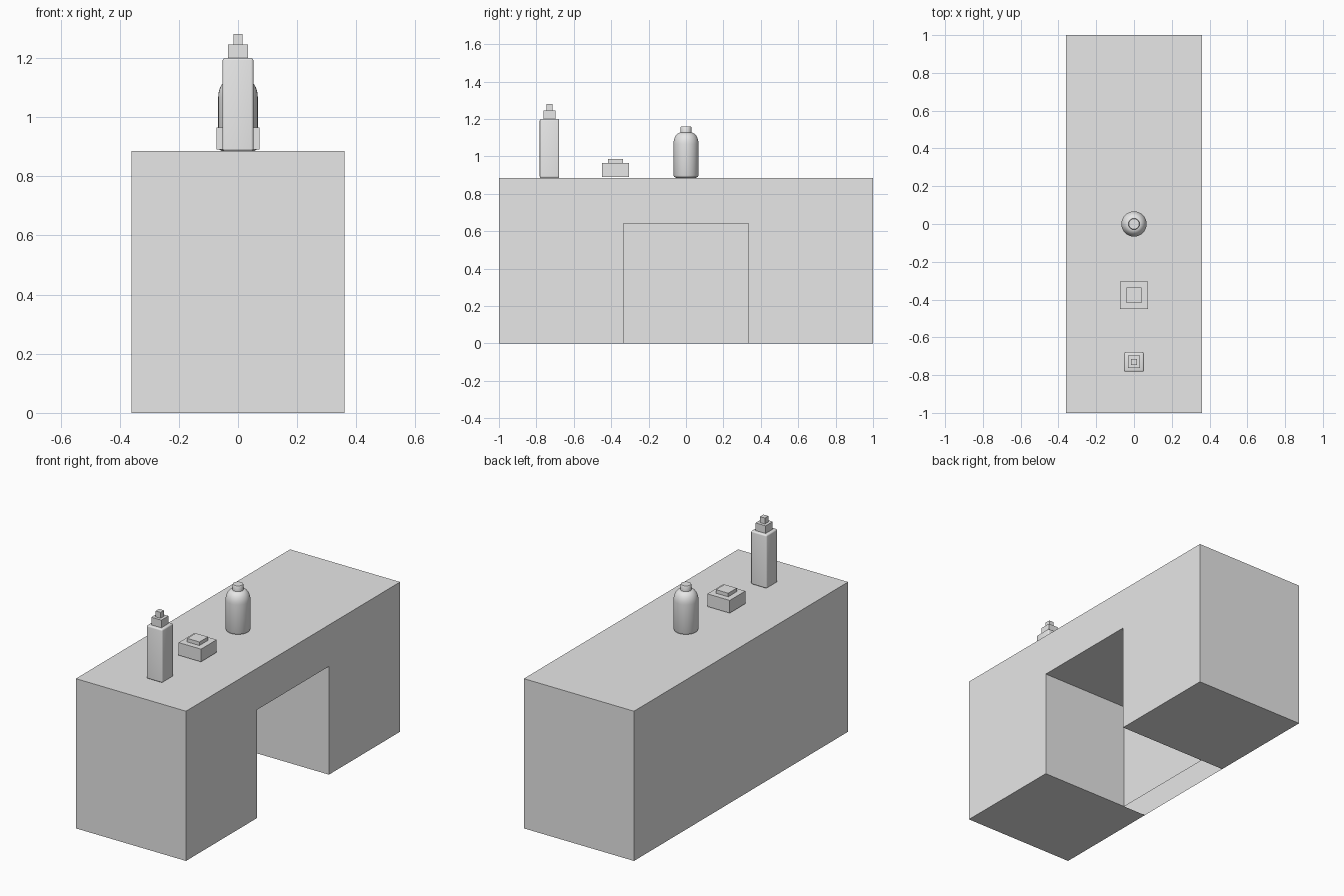
import bpy, bmesh, math

if "Cube" in bpy.data.objects:
    bpy.data.objects.remove(bpy.data.objects["Cube"])

grey = bpy.data.materials.new("plain_grey")
grey.diffuse_color = (0.8, 0.8, 0.8, 1)
grey.use_nodes = True
grey.node_tree.nodes["Principled BSDF"].inputs["Base Color"].default_value = grey.diffuse_color


def finish(name, bm):
    mesh = bpy.data.meshes.new(name)
    bm.to_mesh(mesh)
    bm.free()
    mesh.materials.append(grey)
    ob = bpy.data.objects.new(name, mesh)
    bpy.context.collection.objects.link(ob)
    return ob


def smooth(ob, angle=40):
    bpy.ops.object.select_all(action='DESELECT')
    ob.select_set(True)
    bpy.context.view_layer.objects.active = ob
    bpy.ops.object.shade_smooth_by_angle(angle=math.radians(angle))


def box(name, y, half, z0, z1, bevel=0):
    bm = bmesh.new()
    bmesh.ops.create_cube(bm, size=1)
    for v in bm.verts:
        v.co = (v.co.x * 2 * half, y + v.co.y * 2 * half, z0 + (v.co.z + 0.5) * (z1 - z0))
    if bevel:
        edges = [e for e in bm.edges if max(v.co.z for v in e.verts) > z1 - 1e-5]
        bmesh.ops.bevel(bm, geom=edges, offset=bevel, segments=3, profile=0.5, affect='EDGES')
    ob = finish(name, bm)
    if bevel:
        smooth(ob)
    return ob


def lathe(name, profile, y, segments=32):
    bm = bmesh.new()
    verts = [bm.verts.new((r, y, z)) for r, z in profile]
    edges = [bm.edges.new(p) for p in zip(verts, verts[1:])]
    bmesh.ops.spin(bm, geom=verts + edges, cent=(0, y, 0), axis=(0, 0, 1),
                   angle=math.tau, steps=segments, use_duplicate=False)
    bmesh.ops.remove_doubles(bm, verts=bm.verts, dist=1e-5)
    bmesh.ops.recalc_face_normals(bm, faces=bm.faces)
    smooth(finish(name, bm))


# Counter: hollow shell with a kneehole on the right side, panel underside open
X, Y, H = 0.36, 1.0, 0.885
K, KH, KX = 0.335, 0.64, -0.21
bm = bmesh.new()


def face(*pts):
    bm.faces.new([bm.verts.new(p) for p in pts])


face(*[(X, y, z) for y, z in ((-Y, 0), (-K, 0), (-K, KH), (K, KH), (K, 0), (Y, 0), (Y, H), (-Y, H))])
face(*[(-X, y, z) for y, z in ((-Y, 0), (-Y, H), (Y, H), (Y, 0), (K, 0), (-K, 0))])
face((-X, -Y, H), (X, -Y, H), (X, Y, H), (-X, Y, H))
face((KX, -K, KH), (KX, K, KH), (X, K, KH), (X, -K, KH))
face((KX, -K, 0), (KX, K, 0), (KX, K, KH), (KX, -K, KH))
for s in (-1, 1):
    face((-X, s * Y, 0), (X, s * Y, 0), (X, s * Y, H), (-X, s * Y, H))
    face((-X, s * K, 0), (KX, s * K, 0), (X, s * K, 0), (X, s * Y, 0), (-X, s * Y, 0))
    face((KX, s * K, 0), (X, s * K, 0), (X, s * K, KH), (KX, s * K, KH))
bmesh.ops.remove_doubles(bm, verts=bm.verts, dist=1e-5)
bmesh.ops.recalc_face_normals(bm, faces=bm.faces)
finish("counter", bm)

# Tall square bottle
box("square_bottle_body", -0.73, 0.052, H, 1.2, bevel=0.008)
bpy.data.objects["square_bottle_body"].data.update()
box("square_bottle_collar", -0.73, 0.033, 1.2, 1.245)
box("square_bottle_cap", -0.73, 0.016, 1.245, 1.28)

# Low jar with square lid
box("jar_body", -0.377, 0.073, 0.89, 0.965)
box("jar_lid", -0.377, 0.04, 0.965, 0.986)

# Round bottle with rounded shoulder and small cap
R = 0.067
shoulder = [(0.027 + 0.04 * math.cos(a), 1.066 + 0.062 * math.sin(a))
            for a in (i * math.pi / 16 for i in range(9))]
base = [(0, H), (R - 0.014, H), (R - 0.004, H + 0.005), (R, H + 0.015)]
lathe("round_bottle_body", base + shoulder + [(0, 1.128)], 0)
lathe("round_bottle_cap", [(0, 1.126), (0.03, 1.126), (0.03, 1.155), (0.027, 1.16), (0, 1.16)], 0)

# Round the upright edges of the square bottle
body = bpy.data.objects["square_bottle_body"]
mod = body.modifiers.new("upright_edges", 'BEVEL')
mod.width, mod.segments, mod.limit_method, mod.angle_limit = 0.008, 3, 'ANGLE', math.radians(60)
